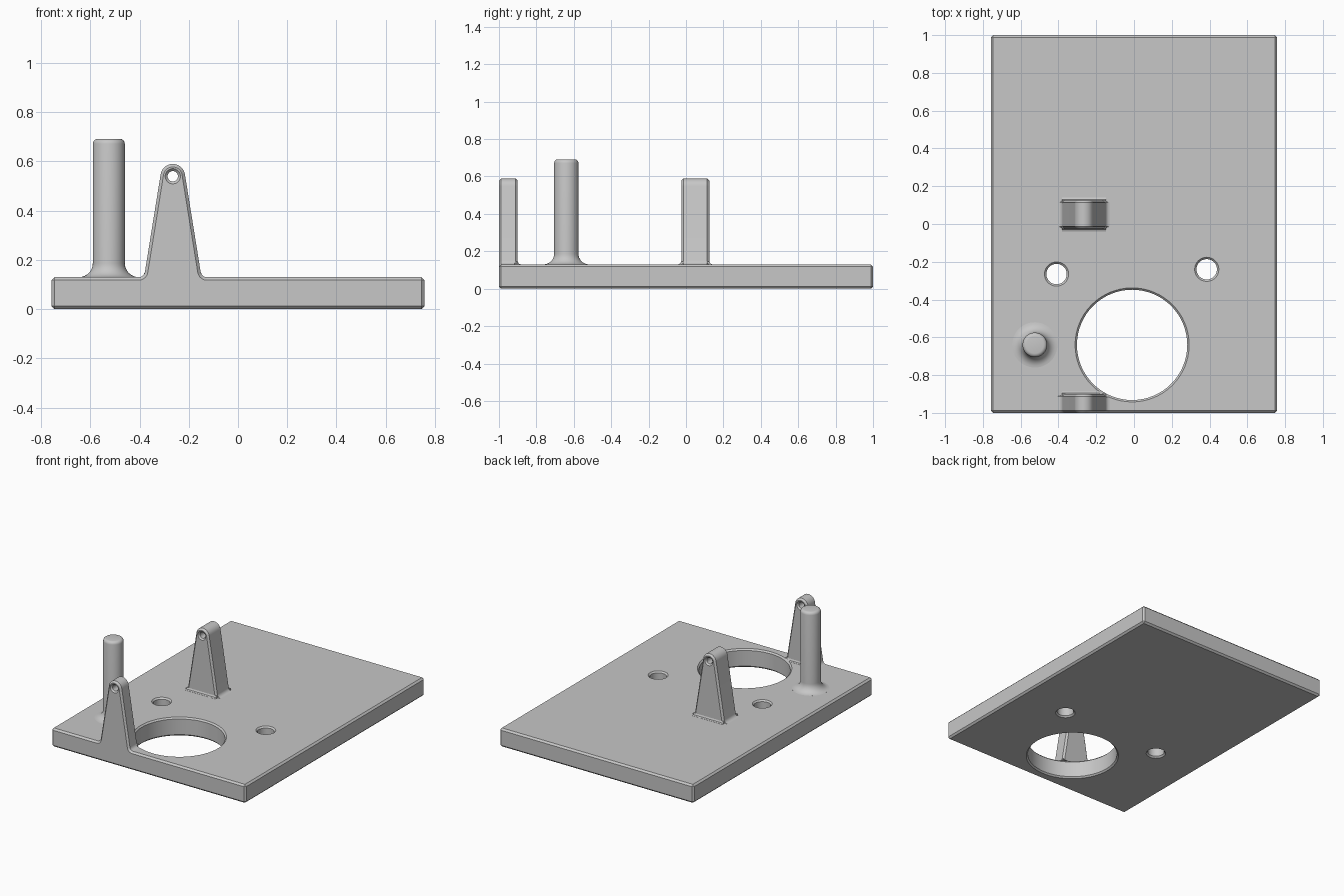
import bpy, bmesh, math
from mathutils import Matrix

cube = bpy.data.objects.get("Cube")
if cube:
    bpy.data.objects.remove(cube, do_unlink=True)

TOP, EDGE = 0.13, 0.012     # plate thickness and chamfer width

grey = bpy.data.materials.new("plain grey")
grey.use_nodes = True
color = (0.57, 0.57, 0.57, 1)
grey.diffuse_color = color
grey.node_tree.nodes["Principled BSDF"].inputs["Base Color"].default_value = color


def finish(bm, name):
    bmesh.ops.recalc_face_normals(bm, faces=bm.faces)
    mesh = bpy.data.meshes.new(name)
    bm.to_mesh(mesh)
    bm.free()
    mesh.materials.append(grey)
    ob = bpy.data.objects.new(name, mesh)
    bpy.context.collection.objects.link(ob)
    return ob


def arc(cx, cz, r, start, end, steps):
    angles = [math.radians(start + (end - start) * i / steps) for i in range(steps + 1)]
    return [(cx + r * math.cos(a), cz + r * math.sin(a)) for a in angles]


def skin(name, rings, matrix=Matrix()):
    # closed solid through a row of rings with equal point counts
    bm = bmesh.new()
    loops = [[bm.verts.new(p) for p in ring] for ring in rings]
    for a, b in zip(loops, loops[1:]):
        for i in range(len(a)):
            j = (i + 1) % len(a)
            bm.faces.new((a[i], a[j], b[j], b[i]))
    bm.faces.new(loops[0])
    bm.faces.new(loops[-1])
    bm.transform(matrix)
    return finish(bm, name)


def lathe(name, profile, matrix, steps=64):
    turns = [math.tau * i / steps for i in range(steps)]
    rings = [[(r * math.cos(t), r * math.sin(t), z) for t in turns] for r, z in profile]
    return skin(name, rings, matrix)


def apply(ob, mod):
    bpy.context.view_layer.objects.active = ob
    bpy.ops.object.modifier_apply(modifier=mod.name)


def drill(target, r, c, length, matrix):
    # round hole with a chamfer at both mouths
    e = 0.008
    profile = [(r + c + e, -e), (r, c), (r, length - c), (r + c + e, length + e)]
    cutter = lathe("hole_cutter", profile, matrix)
    mod = target.modifiers.new("hole", 'BOOLEAN')
    mod.operation, mod.solver, mod.object = 'DIFFERENCE', 'EXACT', cutter
    apply(target, mod)
    bpy.data.objects.remove(cutter, do_unlink=True)


# Base plate
bm = bmesh.new()
bmesh.ops.create_cube(bm, size=1)
bm.transform(Matrix.Translation((0, 0, TOP / 2)) @ Matrix.Diagonal((1.515, 2, TOP, 1)))
plate = finish(bm, "base_plate")
chamfer = plate.modifiers.new("chamfer", 'BEVEL')
chamfer.width, chamfer.segments, chamfer.limit_method = EDGE, 1, 'NONE'
apply(plate, chamfer)

# Tapered lugs with a rounded top, a flared foot and a cross hole
LUG_X, EYE_Z, EYE_R = -0.265, 0.54, 0.05
FOOT, FOOT_X = 0.025, 0.138


def lug_ring(y, inset):
    right = [(FOOT_X, TOP - 0.02)]
    right += arc(FOOT_X, TOP + FOOT, FOOT + inset, -90, -172, 5)
    right += arc(0, EYE_Z, EYE_R - inset, 9, 90, 9)
    left = [(-x, z) for x, z in reversed(right[:-1])]
    return [(LUG_X + x, y, z) for x, z in right + left]


def lug(y0, y1, name):
    ob = skin(name, [lug_ring(y0, EDGE), lug_ring(y0 + EDGE, 0),
                     lug_ring(y1 - EDGE, 0), lug_ring(y1, EDGE)])
    drill(ob, 0.021, 0.01, y1 - y0,
          Matrix.Translation((LUG_X, y0, EYE_Z)) @ Matrix.Rotation(-math.pi / 2, 4, 'X'))
    return ob


def lug_fillet(y, side, name):
    # small fillet where a flat lug side meets the plate
    pts = [(-0.014, TOP - 0.02), (0.014, TOP - 0.02), (0.014, TOP + 0.001),
           (0.005, TOP + 0.005), (0, TOP + 0.016), (-0.014, TOP + 0.016)]
    return skin(name, [[(LUG_X + x, y + side * a, z) for a, z in pts] for x in (-0.117, 0.117)])


front_lug = lug(-1.0, -0.9, "front_lug")
front_fillet = lug_fillet(-0.9, 1, "front_lug_fillet")
rear_lug = lug(-0.025, 0.125, "rear_lug")
rear_fillets = [lug_fillet(-0.025, -1, "rear_lug_fillet_front"),
                lug_fillet(0.125, 1, "rear_lug_fillet_back")]

# Upright post with a filleted foot and a rounded tip
R, FILLET, TIP, POST_TOP = 0.065, 0.057, 0.02, 0.692
profile = [(R + FILLET, 0.1)]
profile += arc(R + FILLET, TOP + FILLET, FILLET, -92, -180, 8)
profile += arc(R - TIP, POST_TOP - TIP, TIP, 0, 90, 4)
post = lathe("post", profile, Matrix.Translation((-0.525, -0.64, 0)), 48)

# Through holes in the plate; the large one also trims the foot of the front lug
for x, y, r, parts in ((-0.01, -0.64, 0.292, (plate, front_lug, front_fillet)),
                       (-0.41, -0.265, 0.054, (plate,)), (0.385, -0.24, 0.054, (plate,))):
    for part in parts:
        drill(part, r, 0.01, TOP, Matrix.Translation((x, y, 0)))

# Smooth the round parts and keep the corners crisp
bpy.ops.object.select_all(action='DESELECT')
for part in (plate, front_lug, front_fillet, rear_lug, post, *rear_fillets):
    part.select_set(True)
bpy.context.view_layer.objects.active = plate
bpy.ops.object.shade_smooth_by_angle(angle=math.radians(28))
